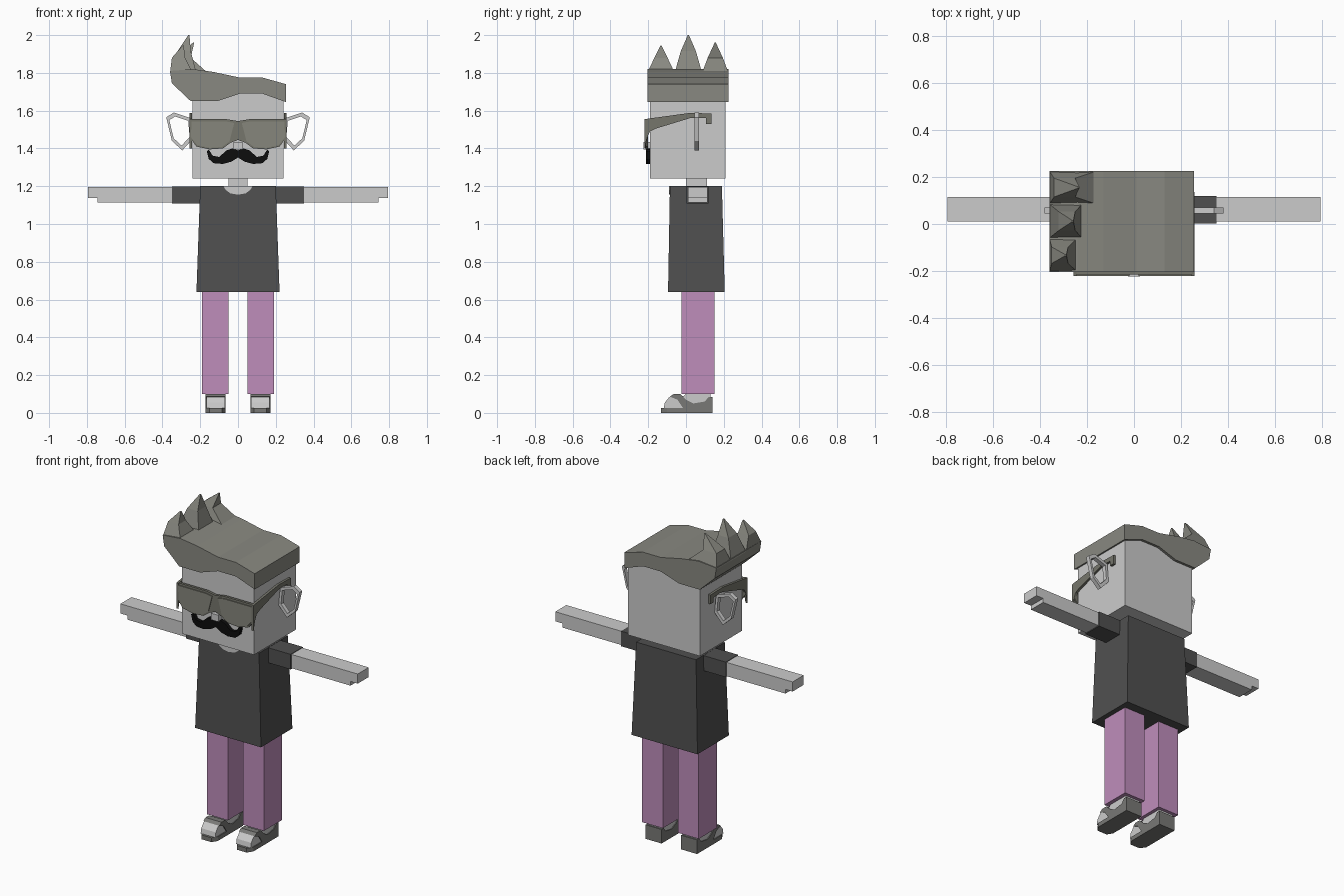
import bpy, bmesh
from mathutils import Vector

cube = bpy.data.objects.get("Cube")
if cube:
    bpy.data.objects.remove(cube, do_unlink=True)


def material(name, r, g, b):
    m = bpy.data.materials.new(name)
    m.use_nodes = True
    m.diffuse_color = (r, g, b, 1)
    m.node_tree.nodes["Principled BSDF"].inputs["Base Color"].default_value = (r, g, b, 1)
    return m


SKIN = material("pale skin", .60, .60, .60)
SHIRT = material("charcoal cloth", .08, .08, .08)
PANTS = material("mauve cloth", .52, .27, .50)
HAIR = material("olive grey hair", .25, .25, .22)
FRAME = material("dark olive frame", .18, .18, .15)
LENS = material("olive lens", .24, .24, .20)
BLACK = material("black hair", .004, .004, .004)
SANDAL = material("grey leather", .19, .19, .18)


def finish(name, bm, mat, mirror=False):
    bmesh.ops.recalc_face_normals(bm, faces=bm.faces)
    mesh = bpy.data.meshes.new(name)
    bm.to_mesh(mesh)
    bm.free()
    mesh.materials.append(mat)
    ob = bpy.data.objects.new(name, mesh)
    bpy.context.collection.objects.link(ob)
    if mirror:
        ob.modifiers.new("Mirror", "MIRROR").use_mirror_merge = False
    return ob


def loft(name, rings, mat, mirror=False):
    """Skin a stack of equal-length rings and cap both ends."""
    bm = bmesh.new()
    rows = [[bm.verts.new(p) for p in ring] for ring in rings]
    n = len(rows[0])
    for a, b in zip(rows, rows[1:]):
        for i in range(n):
            j = (i + 1) % n
            bm.faces.new((a[i], a[j], b[j], b[i]))
    bm.faces.new(rows[0])
    bm.faces.new(rows[-1])
    return finish(name, bm, mat, mirror)


def prism(name, pts, axis, lo, hi, mat, mirror=False):
    """Extrude a 2D outline along one axis."""
    def place(p, t):
        q = list(p)
        q.insert("xyz".index(axis), t)
        return q
    return loft(name, [[place(p, t) for p in pts] for t in (lo, hi)], mat, mirror)


def rect(x0, x1, y0, y1):
    return [(x0, y0), (x1, y0), (x1, y1), (x0, y1)]


def level(x0, x1, y0, y1, z):
    return [(x, y, z) for x, y in rect(x0, x1, y0, y1)]


def box(name, x, y, z, mat, mirror=False):
    return prism(name, rect(*x, *y), "z", *z, mat, mirror)


def both_sides(half):
    """Complete an outline that starts and ends on the centre line."""
    return half + [(-x, z) for x, z in reversed(half[1:-1])]


# Head, neck and nose
box("head", (-.24, .24), (-.19, .21), (1.24, 1.72), SKIN)
box("neck", (-.05, .05), (0, .11), (1.18, 1.25), SKIN)
box("nose", (-.025, .025), (-.224, -.185), (1.395, 1.435), SKIN)

# Ears: open, uneven rings
outer = [(.25, 1.56), (.34, 1.59), (.38, 1.565), (.35, 1.44), (.295, 1.39), (.24, 1.45)]
centre = sum((Vector(p) for p in outer), Vector((0, 0))) / len(outer)
inner = [centre + (Vector(p) - centre) * .77 for p in outer]
bm = bmesh.new()
section = [(outer, .045), (outer, .07), (inner, .07), (inner, .045)]
rows = [[bm.verts.new((p[0], y, p[1])) for p in ring] for ring, y in section]
for a, b in zip(rows, rows[1:] + rows[:1]):
    for i in range(len(outer)):
        j = (i + 1) % len(outer)
        bm.faces.new((a[i], a[j], b[j], b[i]))
finish("ears", bm, SKIN, True)

# Hair: swept cap with three pointed tufts on one side
cap = [(.255, 1.645), (.255, 1.74), (.13, 1.775), (.01, 1.775), (-.13, 1.805), (-.24, 1.82),
       (-.36, 1.81), (-.35, 1.745), (-.25, 1.65), (-.11, 1.65), (.01, 1.69), (.13, 1.69)]
prism("hair_cap", cap, "y", -.205, .225, HAIR)


def tuft(name, y0, y1, base_x, mid, tip):
    y = (y0 + y1) / 2
    mx0, mx1, half, mz = mid
    loft(name, [level(-.36, base_x, y0, y1, 1.8),
                level(mx0, mx1, y - half, y + half, mz),
                level(tip[0] - .003, tip[0] + .003, y - .003, y + .003, tip[1])], HAIR)


tuft("hair_tuft_front", -.205, -.06, -.24, (-.35, -.28, .035, 1.88), (-.29, 1.945))
tuft("hair_tuft_middle", -.06, .085, -.22, (-.32, -.25, .04, 1.915), (-.26, 2))
tuft("hair_tuft_back", .085, .225, -.16, (-.34, -.25, .04, 1.88), (-.235, 1.96))

# Glasses
front = [(0, 1.545), (.06, 1.555), (.25, 1.555), (.257, 1.46), (.22, 1.41), (.15, 1.395),
         (.08, 1.4), (.04, 1.43), (0, 1.445)]
prism("glasses_front", both_sides(front), "y", -.215, -.2, FRAME)
lens = [(.02, 1.535), (.06, 1.542), (.245, 1.542), (.25, 1.46), (.215, 1.417), (.15, 1.403),
        (.085, 1.408), (.045, 1.437)]
prism("lenses", lens, "y", -.22, -.214, LENS, True)
temple = [(-.22, 1.555), (-.22, 1.4), (-.205, 1.46), (-.19, 1.49), (-.16, 1.505), (.02, 1.56),
          (.105, 1.56), (.105, 1.53), (.135, 1.53), (.135, 1.585), (.02, 1.588)]
prism("temples", temple, "x", .244, .258, FRAME, True)

# Moustache
curl = [(0, 1.39), (.03, 1.4), (.06, 1.39), (.1, 1.355), (.135, 1.362), (.155, 1.395),
        (.165, 1.385), (.155, 1.345), (.13, 1.322), (.08, 1.318), (.035, 1.33), (0, 1.352)]
prism("moustache", both_sides(curl), "y", -.212, -.185, BLACK)

# Shirt with sleeves and scooped neckline
loft("shirt", [level(-.22, .22, -.095, .205, .64), level(-.2, .2, -.085, .19, 1.2)], SHIRT)
box("sleeves", (.19, .35), (.003, .12), (1.108, 1.199), SHIRT, True)
scoop = [(0, 1.2), (.077, 1.2), (.065, 1.18), (.04, 1.162), (0, 1.155)]
prism("neckline", both_sides(scoop), "y", -.089, -.081, SKIN)

# Arms with stepped fingertips
arm = [(.34, 1.113), (.745, 1.113), (.745, 1.138), (.793, 1.138), (.793, 1.196), (.34, 1.196)]
prism("arms", arm, "y", .01, .115, SKIN, True)

# Legs
box("legs", (.05, .19), (-.025, .15), (.1, .65), PANTS, True)

# Feet in strapped sandals
sole = [(.065, .14), (.065, -.1), (.085, -.132), (.15, -.132), (.172, -.1), (.172, .14)]
prism("soles", sole, "z", 0, .026, SANDAL, True)
foot = [(-.118, .025), (-.112, .055), (-.09, .082), (-.06, .092), (-.01, .09), (0, .102),
        (.13, .102), (.13, .025)]
prism("feet", foot, "x", .07, .167, SKIN, True)
toe_strap = [(-.085, .086), (-.065, .1), (-.03, .1), (0, .07), (.04, .05), (.04, .025),
             (-.015, .025), (-.045, .07)]
prism("toe_straps", toe_strap, "x", .065, .172, SANDAL, True)
heel_strap = [(.04, .025), (.14, .025), (.14, .085), (.12, .085), (.1, .06), (.04, .05)]
prism("heel_straps", heel_strap, "x", .065, .172, SANDAL, True)
